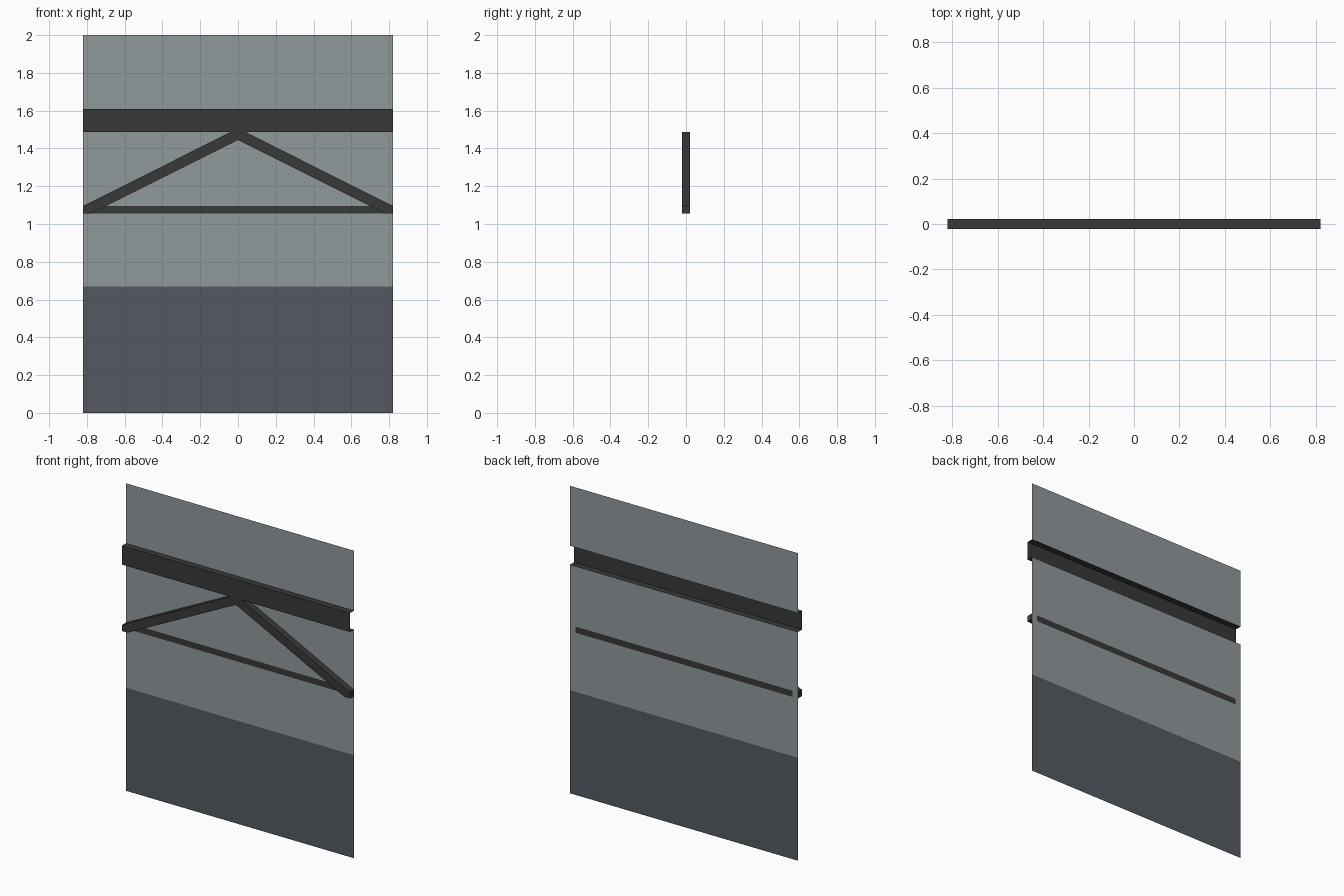
import bpy

if "Cube" in bpy.data.objects:
    bpy.data.objects.remove(bpy.data.objects["Cube"])

W = 0.82          # half width
D = 0.021         # half depth: panels lie at +D, frame fronts at -D


def material(name, rgb):
    m = bpy.data.materials.new(name)
    m.diffuse_color = (*rgb, 1)
    m.use_nodes = True
    m.node_tree.nodes["Principled BSDF"].inputs["Base Color"].default_value = m.diffuse_color
    return m


light = material("pale_panel", (0.28, 0.32, 0.33))
dark = material("dark_panel", (0.09, 0.10, 0.12))
frame = material("frame_metal", (0.04, 0.04, 0.04))


def make(name, verts, faces, mat):
    me = bpy.data.meshes.new(name)
    me.from_pydata(verts, [], faces)
    me.materials.append(mat)
    ob = bpy.data.objects.new(name, me)
    bpy.context.collection.objects.link(ob)
    return ob


def sheet(name, x0, x1, z0, z1, mat):
    return make(name, [(x0, D, z0), (x1, D, z0), (x1, D, z1), (x0, D, z1)],
                [(0, 1, 2, 3)], mat)


# flat panel sheets, with the gap behind the top beam left open
sheet("lower_panel", -W, W, 0, 0.67, dark)
sheet("middle_panel", -W, W, 0.67, 1.055, light)
sheet("tie_bar", -0.78, 0.78, 1.055, 1.095, frame)
for side, s in (("left", -1), ("right", 1)):
    sheet(side + "_panel_end", *sorted((s * 0.78, s * W)), 1.055, 1.095, light)
sheet("truss_panel", -W, W, 1.095, 1.487, light)
sheet("upper_panel", -W, W, 1.61, 2.0, light)

# top beam: open-backed, open-ended channel
profile = [(D, 1.487), (-D, 1.487), (-D, 1.61), (D, 1.61)]
verts = [(x, y, z) for x in (-W, W) for y, z in profile]
make("top_beam", verts, [(i, i + 4, i + 5, i + 1) for i in range(3)], frame)

# sloping braces: chevron outline pulled forward from the panel
half = [(0.04, 1.487), (W, 1.095), (W, 1.055), (0.78, 1.055)]
outline = half + [(0, 1.445)] + [(-x, z) for x, z in reversed(half)]
n = len(outline)
verts = [(x, y, z) for y in (-D, D) for x, z in outline]
faces = [tuple(reversed(range(n)))]
faces = [tuple(range(n))] + [(i, i + n, (i + 1) % n + n, (i + 1) % n)
                             for i in range(n - 1)]
# front face is split at the apex so both halves stay convex
faces[0:1] = [(0, 1, 2, 3, 4), (4, 5, 6, 7, 8), (8, 0, 4)]
braces = make("sloping_braces", verts, faces, frame)

# consistent outward normals on the braces
for p in braces.data.polygons:
    if len(p.vertices) != 4 and p.normal.y > 0:
        p.flip()
